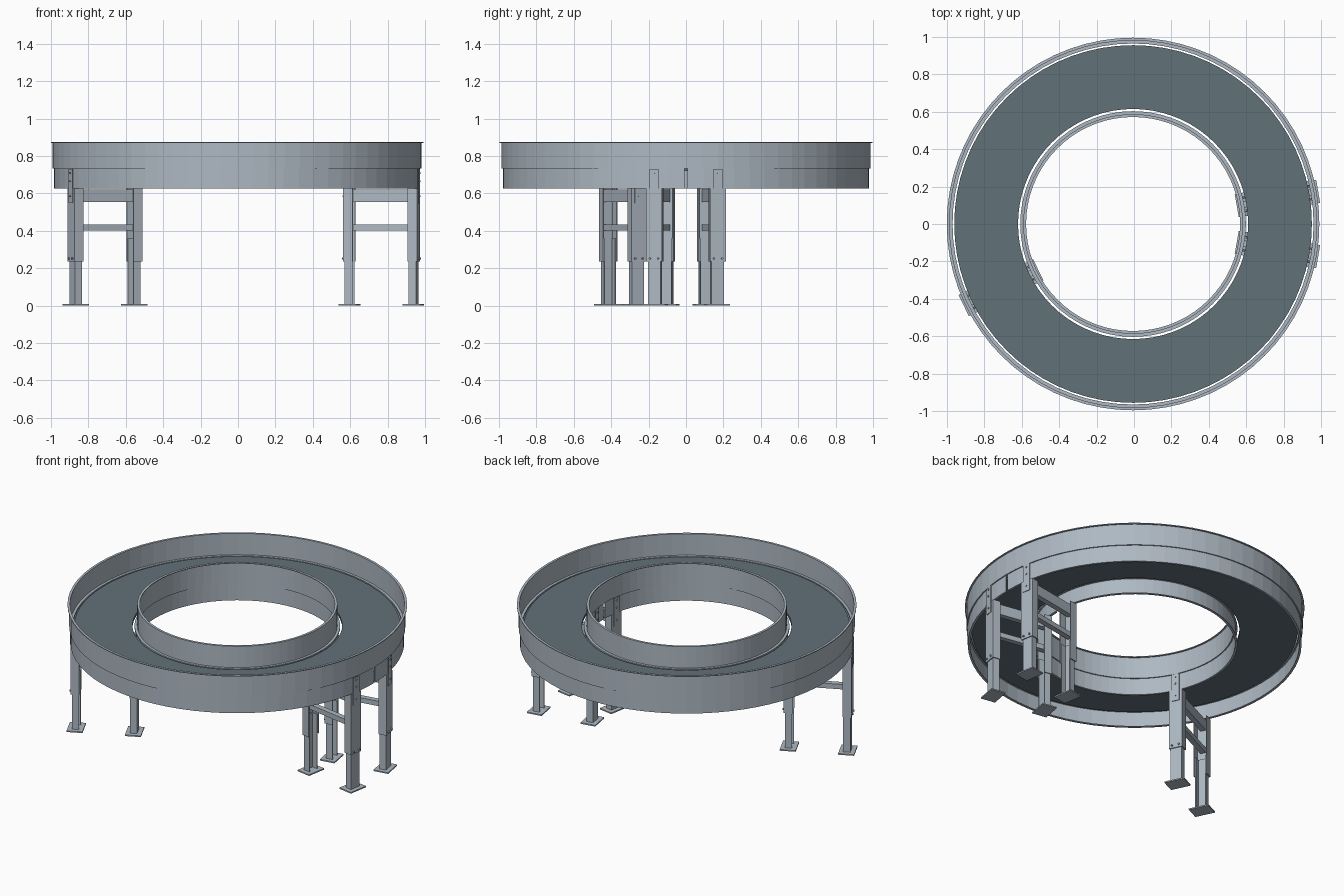
import bpy, bmesh, math
from mathutils import Matrix, Vector

if "Cube" in bpy.data.objects:
    bpy.data.objects.remove(bpy.data.objects["Cube"], do_unlink=True)


def material(name, rgb):
    m = bpy.data.materials.new(name)
    m.use_nodes = True
    m.diffuse_color = (*rgb, 1)
    m.node_tree.nodes["Principled BSDF"].inputs["Base Color"].default_value = (*rgb, 1)
    return m


STEEL = material("galvanised steel", (0.42, 0.48, 0.54))
BELT = material("dark belt", (0.12, 0.165, 0.185))
CENTRE = Matrix.Translation((-0.005, 0, 0))
SEGMENTS = 72


def finish(name, bm, mat, matrix):
    bmesh.ops.recalc_face_normals(bm, faces=bm.faces)
    mesh = bpy.data.meshes.new(name)
    bm.to_mesh(mesh)
    bm.free()
    mesh.materials.append(mat)
    obj = bpy.data.objects.new(name, mesh)
    obj.matrix_world = matrix
    bpy.context.collection.objects.link(obj)
    return obj


def add_box(bm, x, y, z):
    """Box between the given (low, high) pairs."""
    spans = (x, y, z)
    mid = Vector([(a + b) / 2 for a, b in spans])
    size = Vector([b - a for a, b in spans])
    bmesh.ops.create_cube(bm, size=1, matrix=Matrix.Translation(mid) @ Matrix.Diagonal((*size, 1)))


def ring(name, profile, mat, slot=0.0):
    """Sweep a closed (radius, z) profile about the axis, with an optional open slot at +x."""
    bm = bmesh.new()
    count = SEGMENTS + (1 if slot else 0)
    loops = []
    for i in range(count):
        a = slot + (2 * math.pi - 2 * slot) * i / SEGMENTS
        loops.append([bm.verts.new((r * math.cos(a), r * math.sin(a), z)) for r, z in profile])
    n = len(profile)
    for i in range(SEGMENTS):
        p, q = loops[i], loops[(i + 1) % count]
        for j in range(n):
            k = (j + 1) % n
            bm.faces.new((p[j], q[j], q[k], p[k]))
    if slot:
        bm.faces.new(loops[0])
        bm.faces.new(loops[-1])
    return finish(name, bm, mat, CENTRE)


# Belt
LOW, MID, TOP = 0.625, 0.737, 0.875
ring("belt", [(0.615, 0.72), (0.956, 0.72), (0.956, MID), (0.615, MID)], BELT)

# Side frames and guards: out is +1 for the outer wall, -1 for the inner wall
T = 0.005
for side, radius, out in (("outer", 0.979, 1), ("inner", 0.589, -1)):
    r = lambda d: radius + out * d
    ring(side + "_frame", [
        (r(0), LOW), (r(0), MID - T), (r(-0.014), MID - T), (r(-0.014), MID - 2 * T),
        (r(-T), MID - 2 * T), (r(-T), LOW + T), (r(-0.014), LOW + T), (r(-0.014), LOW)],
        STEEL, slot=0.008 * 0.979 / radius)
    ring(side + "_guard", [
        (r(-0.014), MID - T), (r(0.007), MID - T), (r(0.007), TOP - T), (r(0.017), TOP - T),
        (r(0.017), TOP), (r(0.002), TOP), (r(0.002), MID), (r(-0.014), MID)], STEEL)


def add_channel(bm, face, inward, depth, width, z, t=0.006):
    """Upright channel: web at x = face, flanges running toward inward."""
    def xs(a, b):
        return tuple(sorted((face + inward * a, face + inward * b)))
    add_box(bm, xs(0, t), (-width / 2, width / 2), z)
    for s in (-1, 1):
        y = sorted((s * width / 2, s * (width / 2 - t)))
        add_box(bm, xs(t, depth), y, z)


def leg(label, face, inward, matrix):
    def xs(a, b):
        return tuple(sorted((face + inward * a, face + inward * b)))
    bm = bmesh.new()
    add_channel(bm, face, inward, 0.052, 0.085, (0.235, LOW))
    finish(label + "_upper_leg", bm, STEEL, matrix)

    bm = bmesh.new()
    add_channel(bm, face + inward * 0.007, inward, 0.042, 0.07, (0.008, 0.36))
    finish(label + "_lower_leg", bm, STEEL, matrix)

    bm = bmesh.new()
    add_box(bm, xs(-0.02, 0.075), (-0.063, 0.063), (0, 0.008))
    finish(label + "_foot", bm, STEEL, matrix)

    # Plate that ties the leg to the frame
    bm = bmesh.new()
    add_box(bm, xs(-0.004, 0), (-0.024, 0.024), (0.55, 0.73))
    finish(label + "_mounting_plate", bm, STEEL, matrix)

    bm = bmesh.new()
    spots = [(0, 0.71), (0, 0.665), (0, 0.585), (-0.022, 0.252), (0.022, 0.252)]
    for y, z in spots:
        place = Matrix.Translation((face - inward * 0.003, y, z)) @ Matrix.Rotation(math.pi / 2, 4, 'Y')
        bmesh.ops.create_cone(bm, cap_ends=True, segments=6, radius1=0.006, radius2=0.006,
                              depth=0.012, matrix=place)
    finish(label + "_bolts", bm, STEEL, matrix)


# Leg stands: each is a radial pair joined by two cross bars
for stand, angle in (("right_stand", 205.7), ("left_front_stand", -10), ("left_back_stand", 10)):
    matrix = CENTRE @ Matrix.Rotation(math.radians(angle), 4, 'Z')
    leg(stand + "_outer", 0.985, -1, matrix)
    leg(stand + "_inner", 0.583, 1, matrix)
    for part, z in (("upper_bar", (0.555, 0.622)), ("lower_bar", (0.403, 0.435))):
        bm = bmesh.new()
        add_box(bm, (0.59, 0.978), (-0.017, 0.017), z)
        finish(stand + "_" + part, bm, STEEL, matrix)
